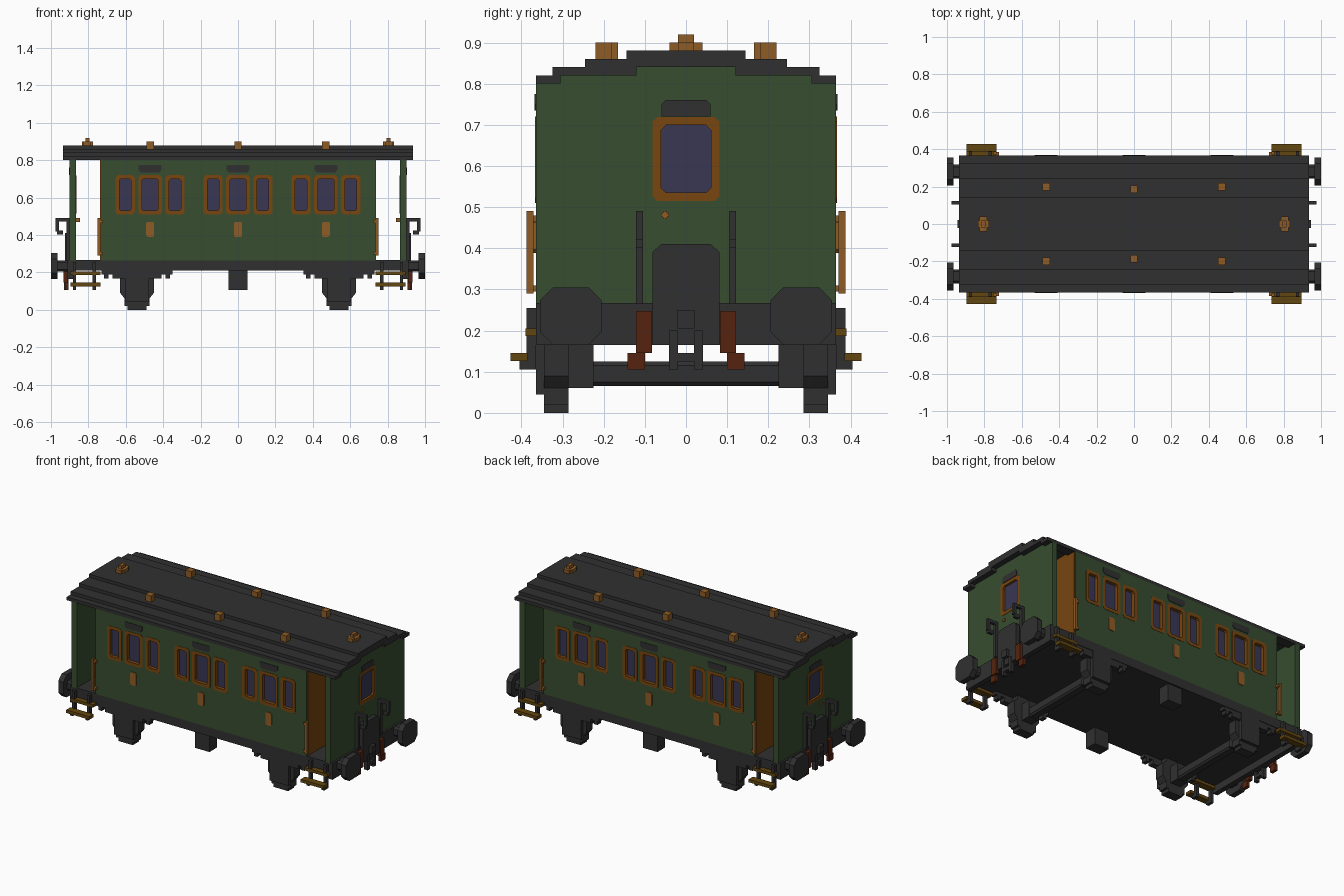
import bpy, bmesh

cube = bpy.data.objects.get("Cube")
if cube:
    bpy.data.objects.remove(cube, do_unlink=True)


def material(name, rgb):
    lin = [((c / 255 + 0.055) / 1.055) ** 2.4 for c in rgb] + [1.0]
    m = bpy.data.materials.new(name)
    m.use_nodes = True
    m.diffuse_color = lin
    m.node_tree.nodes["Principled BSDF"].inputs["Base Color"].default_value = lin
    return m


GREEN = material("body green", (55, 77, 47))
DARK = material("dark grey", (48, 48, 48))
FRAME = material("frame brown", (120, 70, 16))
BRASS = material("light brown", (143, 92, 38))
STEP = material("step mustard", (98, 70, 16))
GLASS = material("window blue", (56, 55, 84))
RED = material("hose red", (86, 36, 16))


class Part:
    """Collects solids, mirrors them over x and/or y, and makes one object."""

    def __init__(self, mirror=""):
        self.bm = bmesh.new()
        xs = (1, -1) if "x" in mirror else (1,)
        ys = (1, -1) if "y" in mirror else (1,)
        self.signs = [(a, b) for a in xs for b in ys]

    def loops(self, pts, axis, a, b, sign):
        def co(p, d):
            x, y, z = (d, p[0], p[1]) if axis == "x" else (p[0], d, p[1])
            return (x * sign[0], y * sign[1], z)
        return [[self.bm.verts.new(co(p, d)) for p in pts] for d in (a, b)]

    def prism(self, pts, axis, a, b):
        n = len(pts)
        for s in self.signs:
            lo, hi = self.loops(pts, axis, a, b, s)
            self.bm.faces.new(lo)
            self.bm.faces.new(hi[::-1])
            for i in range(n):
                j = (i + 1) % n
                self.bm.faces.new((lo[i], hi[i], hi[j], lo[j]))
        return self

    def box(self, x0, x1, y0, y1, z0, z1):
        return self.prism([(x0, z0), (x1, z0), (x1, z1), (x0, z1)], "y", y0, y1)

    def ring(self, outer, inner, axis, a, b):
        n = len(outer)
        for s in self.signs:
            o0, o1 = self.loops(outer, axis, a, b, s)
            i0, i1 = self.loops(inner, axis, a, b, s)
            for i in range(n):
                j = (i + 1) % n
                for p, q in ((o0, i0), (o1, i1), (o0, o1), (i0, i1)):
                    self.bm.faces.new((p[i], p[j], q[j], q[i]))
        return self

    def finish(self, name, mat):
        bmesh.ops.recalc_face_normals(self.bm, faces=self.bm.faces)
        me = bpy.data.meshes.new(name)
        self.bm.to_mesh(me)
        self.bm.free()
        me.materials.append(mat)
        ob = bpy.data.objects.new(name, me)
        bpy.context.collection.objects.link(ob)
        return ob


def octagon(cx, cz, w, h, c):
    """Rectangle of half size w, h with corners cut by c."""
    return [(cx - w + c, cz - h), (cx + w - c, cz - h), (cx + w, cz - h + c), (cx + w, cz + h - c),
            (cx + w - c, cz + h), (cx - w + c, cz + h), (cx - w, cz + h - c), (cx - w, cz - h + c)]


def symmetric(half):
    """Close a half profile by mirroring it over the first coordinate."""
    return half + [(-u, v) for u, v in reversed(half)]


def cut(target, cutter):
    m = target.modifiers.new("openings", "BOOLEAN")
    m.object, m.operation, m.solver = cutter, "DIFFERENCE", "EXACT"
    bpy.context.view_layer.objects.active = target
    bpy.ops.object.modifier_apply(modifier=m.name)
    bpy.data.objects.remove(cutter, do_unlink=True)


# Saloon body, end walls and stepped roof
SHELL = symmetric([(.365, .265), (.365, .80), (.305, .80), (.305, .82), (.12, .82), (.12, .84)])
body = Part().prism(SHELL, "x", -.732, .732).finish("body", GREEN)
end_walls = Part("x").prism(SHELL, "x", .865, .90).finish("end_walls", GREEN)
ROOF = symmetric([(.12, .84), (.12, .82), (.305, .82), (.305, .80), (.365, .80), (.365, .82), (.325, .82),
                  (.325, .84), (.245, .84), (.245, .86), (.145, .86), (.145, .88)])
Part().prism(ROOF, "x", -.935, .935).finish("roof", DARK)
Part("x").box(.73, .737, -.36, .36, .265, .815).finish("saloon_end_panels", FRAME)

# Side windows in three groups of three
GROUPS = (-.47, 0, .47)
holes, frames, panes = Part("y"), Part("y"), Part("y")
vents, plates = Part("y"), Part("y")
for g in GROUPS:
    for dx, w in ((-.133, .051), (0, .063), (.133, .051)):
        outer = octagon(g + dx, .615, w, .105, .012)
        inner = octagon(g + dx, .615, w - .02, .085, .008)
        holes.prism(octagon(g + dx, .615, w - .004, .101, .011), "y", .334, .40)
        frames.ring(outer, inner, "y", .333, .367)
        panes.box(g + dx - w + .018, g + dx + w - .018, .33, .345, .528, .702)
    vents.prism([(g - .05, .735), (g + .05, .735), (g + .062, .75), (g + .062, .775),
                 (g - .062, .775), (g - .062, .75)], "y", .36, .368)
    plates.prism(octagon(g, .43, .021, .041, .008), "y", .36, .37)
cut(body, holes.finish("window_cutter", GREEN))
frames.finish("side_window_frames", FRAME)
panes.finish("side_window_glass", GLASS)
vents.finish("side_vents", DARK)
plates.finish("side_plates", BRASS)

# End door windows, vents and knobs
hole = Part("x").prism(octagon(0, .617, .077, .098, .011), "x", .84, .92)
cut(end_walls, hole.finish("end_cutter", GREEN))
Part("x").ring(octagon(0, .617, .082, .102, .012), octagon(0, .617, .061, .082, .012),
               "x", .863, .902).finish("end_window_frames", FRAME)
Part("x").box(.873, .888, -.065, .065, .53, .704).finish("end_window_glass", GLASS)
Part("x").prism([(-.06, .72), (.06, .72), (.06, .75), (.05, .76), (-.05, .76), (-.06, .75)],
                "x", .895, .904).finish("end_vents", DARK)
knobs = Part("x")
knobs.box(.845, .907, -.056, -.046, .471, .491).box(.845, .907, -.061, -.041, .476, .486)
knobs.finish("door_knobs", BRASS)

# Roof ventilators
caps = Part("xy").box(.45, .49, .18, .22, .855, .90)
caps.finish("roof_vents", BRASS)
Part("y").box(-.02, .02, .165, .205, .855, .90).finish("middle_roof_vents", BRASS)
lamps = Part("x").box(.775, .835, -.02, .02, .875, .90).box(.785, .825, -.04, .04, .875, .90)
lamps.box(.795, .815, -.02, .02, .90, .92).finish("roof_end_vents", BRASS)

# Entrance handrails
rails = Part("xy").box(.735, .75, .37, .388, .29, .49)
rails.box(.722, .74, .36, .385, .295, .31).box(.722, .74, .36, .385, .465, .48)
rails.finish("entrance_handrails", BRASS)

# Underframe and buffer beams
Part().box(-.90, .90, -.365, .365, .21, .267).finish("floor", DARK)
Part("x").box(.88, .912, -.365, .365, .165, .267).finish("buffer_beams", DARK)
buffers = Part("xy").prism(octagon(.28, .235, .038, .03, .012), "x", .90, .98)
buffers.prism(octagon(.28, .235, .075, .07, .032), "x", .965, 1.0)
buffers.finish("buffers", DARK)

# Wheels, axles, axle boxes and leaf springs
WHEEL = [(.05, 0), (.05, .02), (.066, .02), (.066, .06), (.09, .09), (.09, .17), (.066, .19), (.066, .215)]
wheels, springs = Part("xy"), Part("xy")
wheels.prism([(.54 + u, v) for u, v in symmetric(WHEEL)], "y", .285, .345)
wheels.box(.475, .605, .34, .365, .045, .215)
wheels.box(.505, .575, .225, .29, .06, .165)
wheels.finish("wheels", DARK)
Part("x").prism(octagon(.54, .095, .03, .03, .01), "y", -.29, .29).finish("axles", DARK)
springs.box(.35, .73, .325, .362, .19, .212).box(.41, .67, .325, .362, .167, .192)
for d in (-.165, .165):
    springs.box(.54 + d - .012, .54 + d + .012, .325, .362, .167, .192)
springs.finish("springs", DARK)
Part("y").prism([(-.05, .105), (.05, .105), (.05, .212), (-.05, .212)],
                "y", .28, .355).finish("underfloor_boxes", DARK)

# Steps and their hangers
treads = Part("xy").box(.735, .895, .345, .39, .187, .205)
treads.box(.735, .895, .385, .427, .126, .145).finish("step_boards", STEP)
hangers = Part("xy")
for x in (.76, .865):
    hangers.box(x, x + .018, .365, .387, .105, .255)
    hangers.box(x, x + .018, .385, .405, .105, .127)
hangers.finish("step_hangers", DARK)

# Gangway plates, coupling and hoses on both ends
gangway = Part("x").box(.90, .925, -.082, .082, .165, .39)
gangway.prism([(-.082, .39), (.082, .39), (.06, .41), (-.06, .41)], "x", .90, .925)
gangway.finish("gangway_plates", DARK)
coupling = Part("x").box(.92, .945, -.021, .021, .205, .25)
for s in (-1, 1):
    y0, y1 = sorted((s * .02, s * .041))
    coupling.box(.905, .93, y0, y1, .105, .20)
coupling.box(.905, .93, -.021, .021, .125, .145).finish("couplings", DARK)
hoses = Part("xy").box(.91, .932, .083, .122, .145, .247)
hoses.box(.905, .925, .10, .142, .105, .145).finish("brake_hoses", RED)

# End handrails with hooked tops
hooks = Part("xy").box(.90, .918, .104, .122, .265, .49)
hooks.box(.91, .975, .104, .122, .472, .49).box(.957, .975, .104, .122, .42, .48)
hooks.box(.935, .968, .104, .122, .402, .425).finish("end_handrails", DARK)
